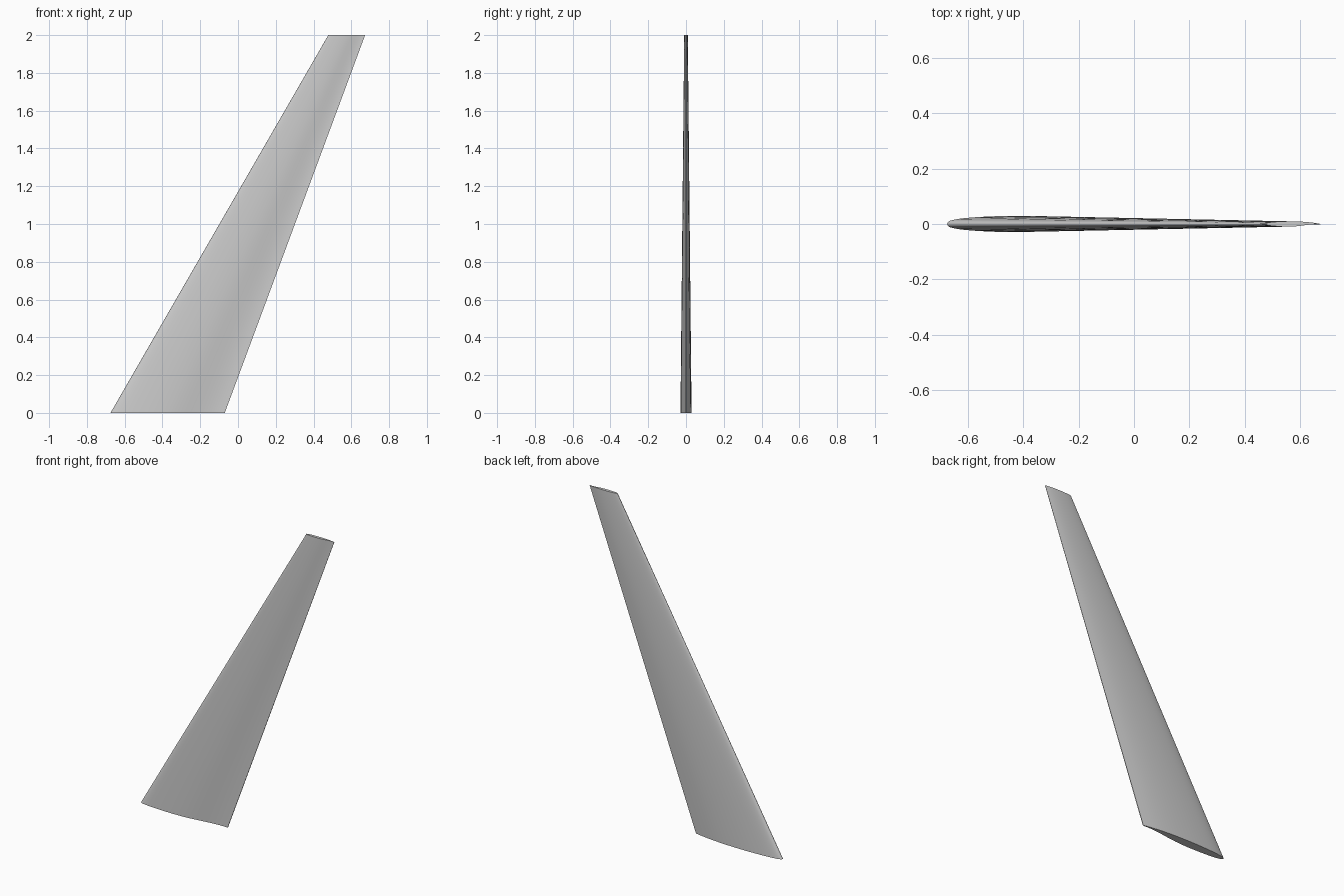
import bpy, bmesh, math

cube = bpy.data.objects.get("Cube")
if cube:
    bpy.data.objects.remove(cube)

# Aerofoil half-profiles: (chord fraction, offset), with a cusped rear underside
NOSE = [(0.002, 0.0075), (0.005, 0.0115), (0.01, 0.0153), (0.02, 0.02), (0.035, 0.0243),
        (0.06, 0.0293), (0.1, 0.0346), (0.15, 0.0391), (0.2, 0.0425), (0.3, 0.047), (0.4, 0.0487)]
UPPER = NOSE + [(0.5, 0.0483), (0.6, 0.0457), (0.7, 0.0404), (0.8, 0.0318), (0.9, 0.0192), (1, 0.001)]
LOWER = NOSE + [(0.5, 0.0455), (0.55, 0.0422), (0.6, 0.0375), (0.65, 0.0315), (0.7, 0.0245),
                (0.75, 0.0176), (0.8, 0.0115), (0.85, 0.0067), (0.9, 0.0038), (0.95, 0.0034), (1, 0.006)]
SECTION = UPPER[::-1] + [(0, 0)] + [(x, -y) for x, y in LOWER]

ROOT = (-0.675, 0.605, 0.0)    # leading edge x, chord, height
TIP = (0.478, 0.195, 2.0)
STATIONS = 9


def add_station(bm, t):
    lead, chord, z = [a + (b - a) * t for a, b in zip(ROOT, TIP)]
    return [bm.verts.new((lead + chord * x, chord * y, z)) for x, y in SECTION]


# Tapered, swept wing lofted between root and tip
bm = bmesh.new()
rings = [add_station(bm, i / (STATIONS - 1)) for i in range(STATIONS)]
count = len(SECTION)
for low, high in zip(rings, rings[1:]):
    for i in range(count):
        j = (i + 1) % count
        bm.faces.new((low[i], low[j], high[j], high[i]))
bm.faces.new(rings[0][::-1])
bm.faces.new(rings[-1])
bmesh.ops.recalc_face_normals(bm, faces=bm.faces)
mesh = bpy.data.meshes.new("wing")
bm.to_mesh(mesh)
bm.free()

wing = bpy.data.objects.new("wing", mesh)
bpy.context.collection.objects.link(wing)

# Plain grey skin
grey = bpy.data.materials.new("light grey")
grey.use_nodes = True
colour = (0.6, 0.6, 0.6, 1)
grey.diffuse_color = colour
grey.node_tree.nodes["Principled BSDF"].inputs["Base Color"].default_value = colour
mesh.materials.append(grey)

bpy.context.view_layer.objects.active = wing
wing.select_set(True)
bpy.ops.object.shade_smooth_by_angle(angle=math.radians(40))
